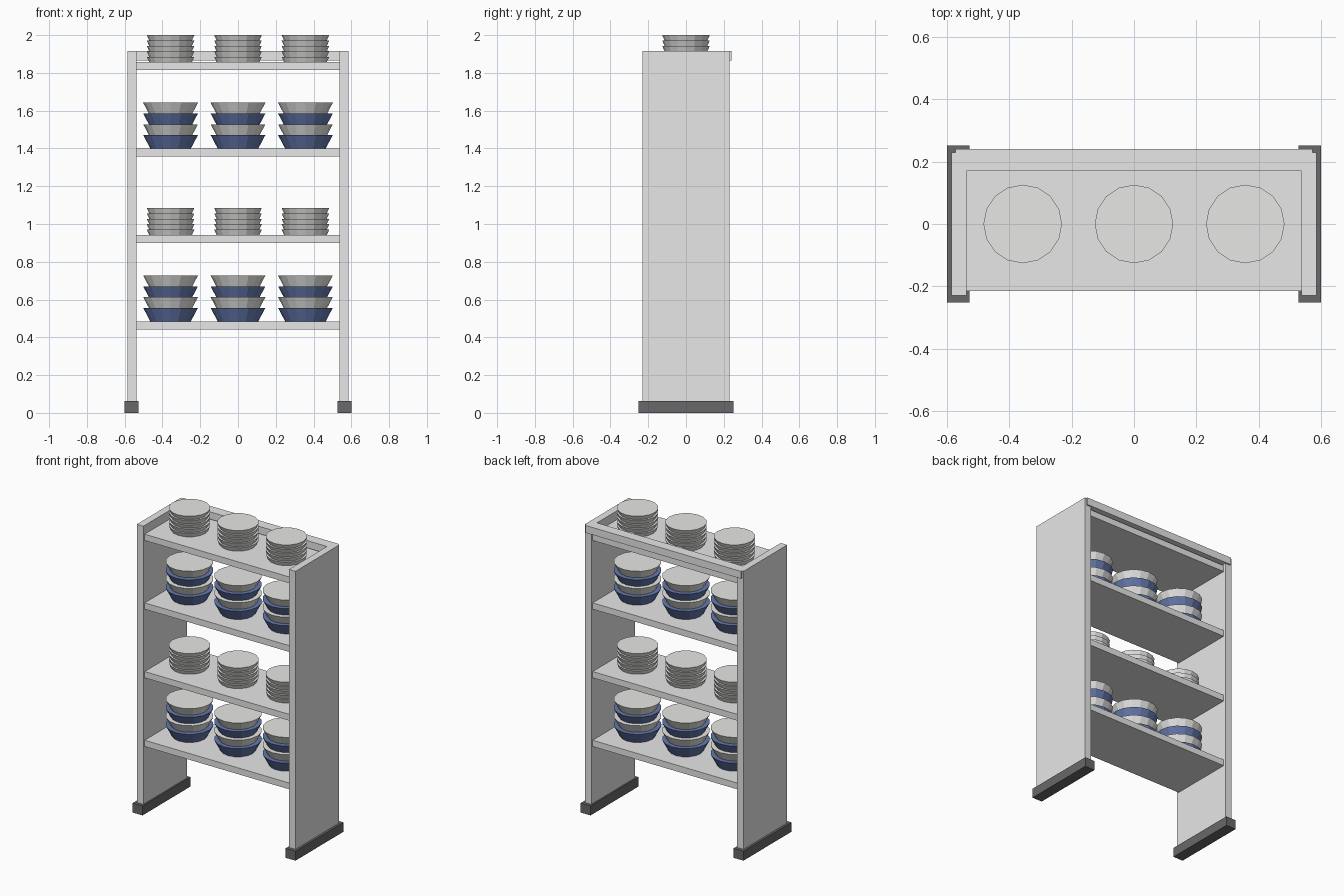
import bpy
import math

cube = bpy.data.objects.get("Cube")
if cube:
    bpy.data.objects.remove(cube, do_unlink=True)


def material(name, rgb):
    m = bpy.data.materials.new(name)
    m.use_nodes = True
    m.diffuse_color = (*rgb, 1)
    m.node_tree.nodes["Principled BSDF"].inputs["Base Color"].default_value = (*rgb, 1)
    return m


white = material("white paint", (0.8, 0.8, 0.8))
china = material("white china", (0.8, 0.8, 0.78))
blue = material("blue glaze", (0.13, 0.19, 0.42))
dark = material("dark rubber", (0.14, 0.14, 0.14))


def box(name, mat, x0, x1, y0, y1, z0, z1):
    bpy.ops.mesh.primitive_cube_add(size=1, location=((x0 + x1) / 2, (y0 + y1) / 2, (z0 + z1) / 2))
    ob = bpy.context.object
    ob.name = name
    ob.scale = (x1 - x0, y1 - y0, z1 - z0)
    ob.data.materials.append(mat)


def dish(name, mat, x, z, r_bottom, r_top, height):
    bpy.ops.mesh.primitive_cone_add(vertices=16, radius1=r_bottom, radius2=r_top, depth=height,
                                    location=(x, 0, z + height / 2),
                                    rotation=(0, 0, math.pi / 2))
    ob = bpy.context.object
    ob.name = name
    ob.data.materials.append(mat)


# Side panels and their feet
for side, s in (("left", 1), ("right", -1)):
    box(side + "_panel", white, *sorted((s * 0.537, s * 0.585)), -0.23, 0.23, 0.03, 1.915)
    box(side + "_foot", dark, *sorted((s * 0.527, s * 0.6)), -0.252, 0.252, 0, 0.063)

# Rail along the top of the back
box("back_rail", white, -0.573, 0.573, 0.17, 0.24, 1.866, 1.915)

# Shelves, alternately stacked with bowls and plates
for level in range(4):
    top = 0.484 + level * 0.4575
    box(f"shelf_{level}", white, -0.54, 0.54, -0.215, 0.215, top - 0.042, top)
    for x in (-0.357, 0, 0.357):
        if level % 2 == 0:
            for i in range(4):
                dish("bowl", china if i % 2 else blue, x, top + i * 0.057, 0.107, 0.145, 0.072)
        else:
            for i in range(5):
                dish("plate", china, x, top + i * 0.0287, 0.113, 0.126, 0.0287)
